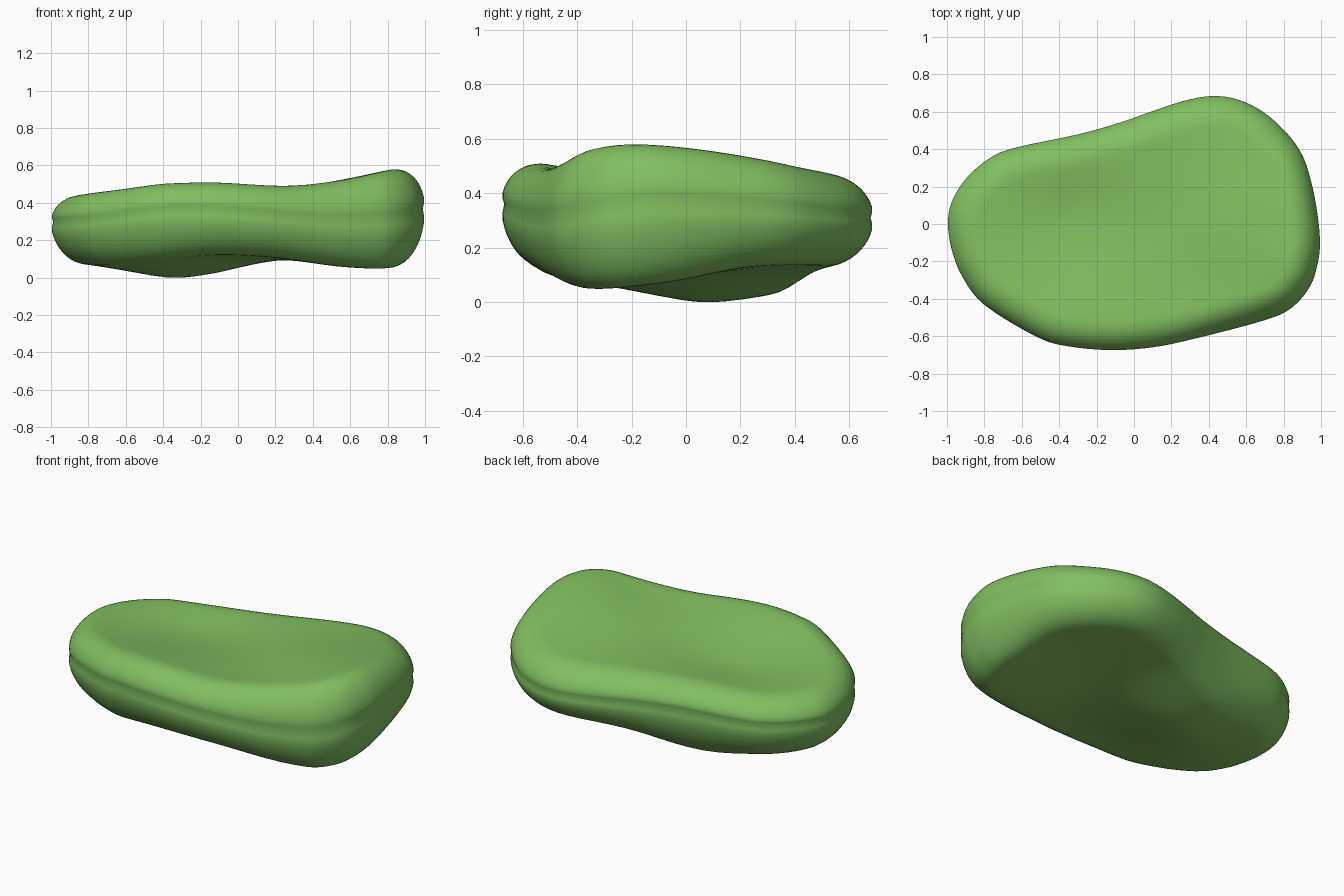
import bpy, bmesh, math
from mathutils import Vector

if "Cube" in bpy.data.objects:
    bpy.data.objects.remove(bpy.data.objects["Cube"])

# Plan outline of the seam, counter-clockwise
OUTLINE = [(-1, 0), (-.98, -.14), (-.92, -.29), (-.8, -.44), (-.52, -.61), (-.35, -.66), (-.12, -.68),
           (.1, -.665), (.32, -.62), (.7, -.52), (.85, -.45), (.95, -.33), (.99, -.2), (1, -.1),
           (.99, .03), (.96, .2), (.91, .36), (.83, .48), (.7, .6), (.56, .67), (.42, .69), (.27, .665),
           (.1, .61), (-.07, .55), (-.3, .485), (-.63, .415), (-.77, .36), (-.9, .25), (-.98, .12)]

# Height samples (x, y, z) of the upper face, the lower face and the seam
TOP = [(-.82, 0, .44), (-.7, -.3, .46), (-.4, -.48, .5), (-.1, -.5, .505), (.25, -.42, .485),
       (.6, -.35, .53), (.8, -.2, .575), (.82, .1, .555), (.7, .4, .5), (.45, .52, .47),
       (.1, .42, .46), (-.3, .32, .45), (-.65, .25, .44), (-.35, .05, .42), (.1, 0, .45), (.45, 0, .505)]
BOTTOM = [(-.8, 0, .07), (-.35, .07, .0), (-.1, .1, .03), (-.5, -.3, .06), (-.15, -.4, .11),
          (.25, -.4, .1), (.75, -.3, .05), (.8, 0, .085), (.8, .2, .125), (.6, .45, .135),
          (.4, .5, .13), (.1, .4, .1), (-.3, .3, .025), (-.6, .28, .06), (.3, 0, .1), (.5, -.3, .065)]
SEAM = [(-1, 0, .3), (-.8, -.44, .31), (-.35, -.66, .365), (.1, -.66, .345), (.5, -.57, .31),
        (.85, -.45, .32), (1, -.12, .37), (.91, .35, .345), (.42, .69, .31), (-.07, .55, .32), (-.63, .41, .31)]


def kernel(r):
    return r * r * math.log(r) if r > 1e-6 else 0.0


def smooth_surface(pts):
    """Thin-plate surface through the given height samples."""
    n = len(pts)
    m = [[kernel(math.hypot(p[0] - q[0], p[1] - q[1])) for q in pts] + [1, p[0], p[1], p[2]] for p in pts]
    for k in range(3):
        m.append([(1, p[0], p[1])[k] for p in pts] + [0, 0, 0, 0])
    size = n + 3
    for c in range(size):
        best = max(range(c, size), key=lambda r: abs(m[r][c]))
        m[c], m[best] = m[best], m[c]
        for r in range(size):
            if r != c and m[r][c]:
                f = m[r][c] / m[c][c]
                m[r] = [a - f * b for a, b in zip(m[r], m[c])]
    w = [m[i][size] / m[i][i] for i in range(size)]
    return lambda x, y: (sum(w[i] * kernel(math.hypot(x - p[0], y - p[1])) for i, p in enumerate(pts))
                         + w[n] + w[n + 1] * x + w[n + 2] * y)


top, bottom, seam = map(smooth_surface, (TOP, BOTTOM, SEAM))

# Smooth closed outline and its inward normals
loop = []
count = len(OUTLINE)
for i in range(count):
    a, b, c, d = (Vector(OUTLINE[(i + k) % count]) for k in (-1, 0, 1, 2))
    for t in (0, .25, .5, .75):
        loop.append(.5 * (2 * b + (c - a) * t + (2 * a - 5 * b + 4 * c - d) * t * t
                          + (3 * b - a - 3 * c + d) * t ** 3))
N = len(loop)
normals = []
for i in range(N):
    t = (loop[(i + 4) % N] - loop[i - 4]).normalized()
    normals.append(Vector((-t.y, t.x)))

# Rings from the seam over the rounded rim, then inward to the middle
WIDTH, GROOVE = .17, .012
bm = bmesh.new()


def half(surface, first):
    rings = [first]
    for k in range(1, 13):
        a = math.radians(90) * k / 12
        inset = WIDTH * (1 - math.cos(a)) + GROOVE * math.exp(-(a / .13) ** 2)
        ring = []
        for p, nrm in zip(loop, normals):
            q = p + nrm * inset
            z0 = seam(*p)
            ring.append(bm.verts.new((q.x, q.y, z0 + (surface(*q) - z0) * math.sin(a))))
        rings.append(ring)
    edge = [v.co.xy for v in rings[-1]]
    for k in range(1, 12):
        rings.append([bm.verts.new((*(q * (1 - k / 12)), surface(*(q * (1 - k / 12))))) for q in edge])
    for r, s in zip(rings, rings[1:]):
        for i in range(N):
            bm.faces.new((r[i], r[(i + 1) % N], s[(i + 1) % N], s[i]))
    pole = bm.verts.new((0, 0, surface(0, 0)))
    for i in range(N):
        bm.faces.new((rings[-1][i], rings[-1][(i + 1) % N], pole))


seam_ring = [bm.verts.new((*(p + n * GROOVE), seam(*p))) for p, n in zip(loop, normals)]
half(top, seam_ring)
half(bottom, seam_ring)
bmesh.ops.recalc_face_normals(bm, faces=bm.faces)
low = min(v.co.z for v in bm.verts)
for v in bm.verts:
    v.co.z -= low

mesh = bpy.data.meshes.new("cushion")
bm.to_mesh(mesh)
bm.free()
for f in mesh.polygons:
    f.use_smooth = True
cushion = bpy.data.objects.new("cushion", mesh)
bpy.context.collection.objects.link(cushion)
green = bpy.data.materials.new("leaf green")
green.diffuse_color = (.22, .52, .12, 1)
green.use_nodes = True
green.node_tree.nodes["Principled BSDF"].inputs["Base Color"].default_value = green.diffuse_color
mesh.materials.append(green)
